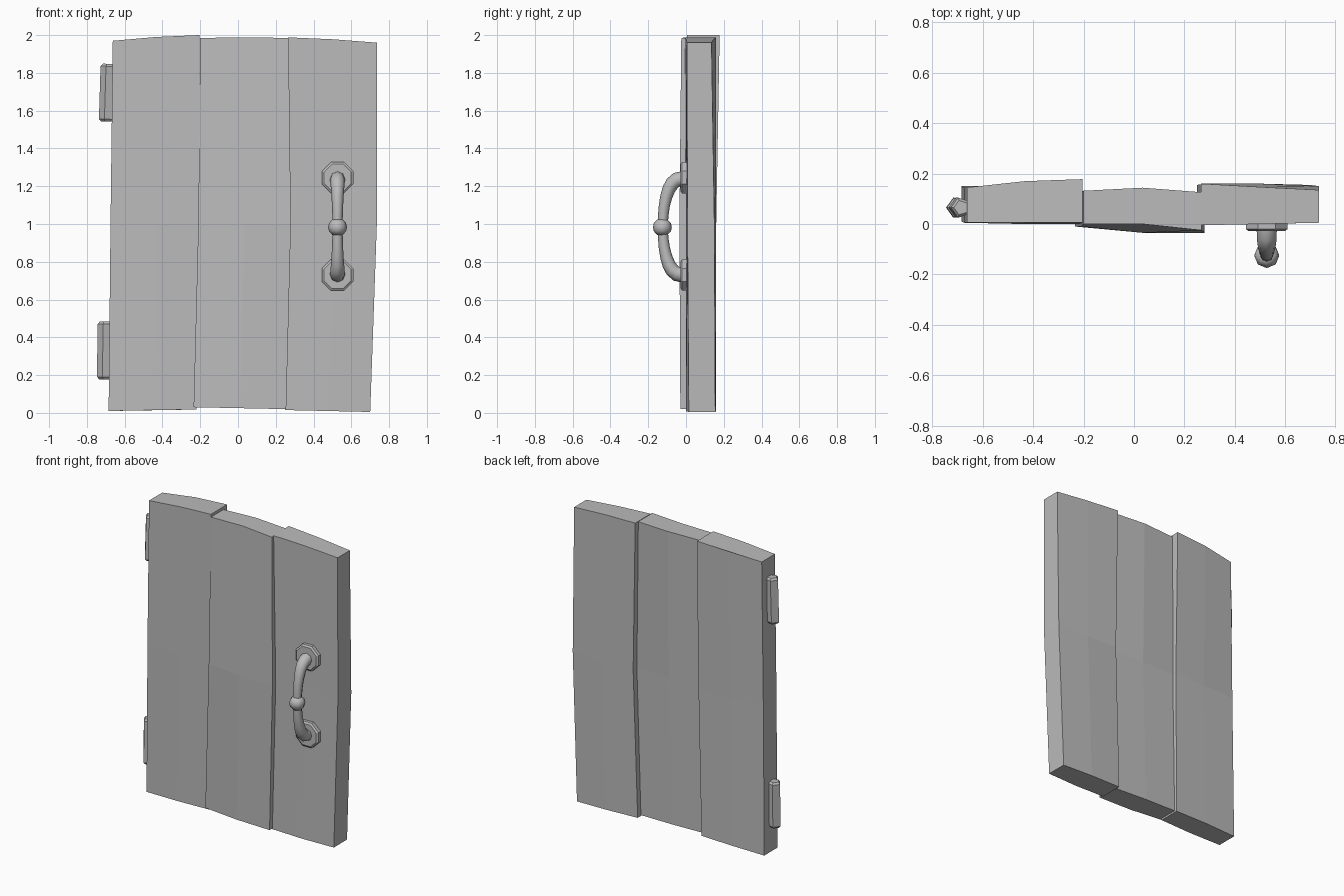
import bpy, bmesh, math
from mathutils import Vector, Matrix

cube = bpy.data.objects.get("Cube")
if cube:
    bpy.data.objects.remove(cube)

grey = bpy.data.materials.new("mid_grey")
grey.use_nodes = True
colour = (0.5, 0.5, 0.5, 1)
grey.diffuse_color = colour
grey.node_tree.nodes["Principled BSDF"].inputs["Base Color"].default_value = colour


def loft(name, rings, smooth=False):
    """Skin a list of equal rings and cap both ends."""
    bm = bmesh.new()
    rows = [[bm.verts.new(p) for p in ring] for ring in rings]
    n = len(rows[0])
    for a, b in zip(rows, rows[1:]):
        for i in range(n):
            j = (i + 1) % n
            bm.faces.new((a[i], a[j], b[j], b[i]))
    bm.faces.new(rows[0][::-1])
    bm.faces.new(rows[-1])
    bmesh.ops.recalc_face_normals(bm, faces=bm.faces)
    mesh = bpy.data.meshes.new(name)
    bm.to_mesh(mesh)
    bm.free()
    mesh.materials.append(grey)
    obj = bpy.data.objects.new(name, mesh)
    bpy.context.collection.objects.link(obj)
    if smooth:
        bpy.ops.object.select_all(action="DESELECT")
        obj.select_set(True)
        bpy.context.view_layer.objects.active = obj
        bpy.ops.object.shade_smooth_by_angle(angle=math.radians(50))
    return obj


def plank(name, sections):
    """Each section: left x, right x, three heights, three front y, three back y."""
    rings = []
    for x0, x1, z, front, back in sections:
        xs = (x0, (x0 + x1) / 2, x1)
        ring = list(zip(xs, front, z)) + list(zip(xs, back, z))[::-1]
        rings.append(ring)
    loft(name, rings)


def turned(name, centre, axis, profile, sides, smooth=False, spin=0):
    """Revolve (distance, radius) pairs about an axis."""
    turn = Vector((0, 0, 1)).rotation_difference(Vector(axis)).to_matrix()
    rings = []
    for d, r in profile:
        angles = [spin + math.tau * i / sides for i in range(sides)]
        rings.append([Vector(centre) + turn @ Vector((r * math.cos(a), r * math.sin(a), d))
                      for a in angles])
    return loft(name, rings, smooth)


# Three warped planks
plank("hinge_side_plank", [
    (-0.685, -0.22, (0.01, 0.015, 0.018), (0.01, 0.0, 0.005), (0.15, 0.155, 0.15)),
    (-0.675, -0.205, (1, 1, 1), (0.005, 0.0, 0.0), (0.145, 0.15, 0.16)),
    (-0.663, -0.205, (1.97, 1.99, 2), (0.005, 0.005, 0.005), (0.145, 0.17, 0.178))])
plank("middle_plank", [
    (-0.235, 0.255, (0.03, 0.025, 0.02), (-0.01, -0.03, -0.03), (0.13, 0.13, 0.12)),
    (-0.21, 0.28, (1, 1, 1), (-0.01, -0.035, -0.035), (0.13, 0.13, 0.12)),
    (-0.2, 0.268, (1.985, 1.988, 1.985), (0.0, 0.0, -0.025), (0.132, 0.144, 0.126))])
plank("handle_side_plank", [
    (0.25, 0.7, (0.015, 0.01, 0.005), (0.0, 0.0, 0.015), (0.155, 0.16, 0.155)),
    (0.28, 0.735, (1, 1, 1), (0.0, 0.0, 0.008), (0.16, 0.16, 0.15)),
    (0.265, 0.735, (1.988, 1.978, 1.96), (-0.005, 0.0, 0.005), (0.16, 0.147, 0.135))])

# Five-sided hinge barrels with chamfered ends
for name, x, z, lean in (("upper_hinge", -0.69, 1.695, 0.03),
                         ("lower_hinge", -0.703, 0.33, 0.01)):
    turned(name, (x, 0.065, z), (lean, 0, 1),
           [(-0.153, 0.03), (-0.14, 0.042), (0.14, 0.042), (0.153, 0.03)], 5, spin=math.pi)

# Eight-sided mounting plates
hx = 0.527
for name, z in (("upper_handle_plate", 1.245), ("lower_handle_plate", 0.73)):
    turned(name, (hx, 0.008, z), (0, -1, 0),
           [(0, 0.09), (0.028, 0.09), (0.036, 0.078)], 8, spin=math.pi / 8)

# Arched grip, slimmer towards its middle
rings = []
steps = 14
for k in range(steps + 1):
    a = math.pi * k / steps
    t = math.cos(a)
    point = Vector((hx, -0.015 - 0.108 * math.sin(a) ** 0.75, 0.985 + 0.255 * t))
    rings.append((point, 0.027 + 0.013 * t * t))
grip = []
for k, (p, r) in enumerate(rings):
    ahead = rings[min(k + 1, steps)][0] - rings[max(k - 1, 0)][0]
    side = Vector((1, 0, 0))
    up = ahead.normalized().cross(side)
    grip.append([p + r * (math.cos(math.tau * i / 8) * side + math.sin(math.tau * i / 8) * up)
                 for i in range(8)])
loft("handle_grip", grip, True)

# Bead around the middle of the grip
turned("handle_bead", (hx, -0.125, 0.983), (0, 0, 1),
       [(-0.04, 0.028), (-0.022, 0.045), (0, 0.05), (0.022, 0.045), (0.04, 0.028)], 8, True)
